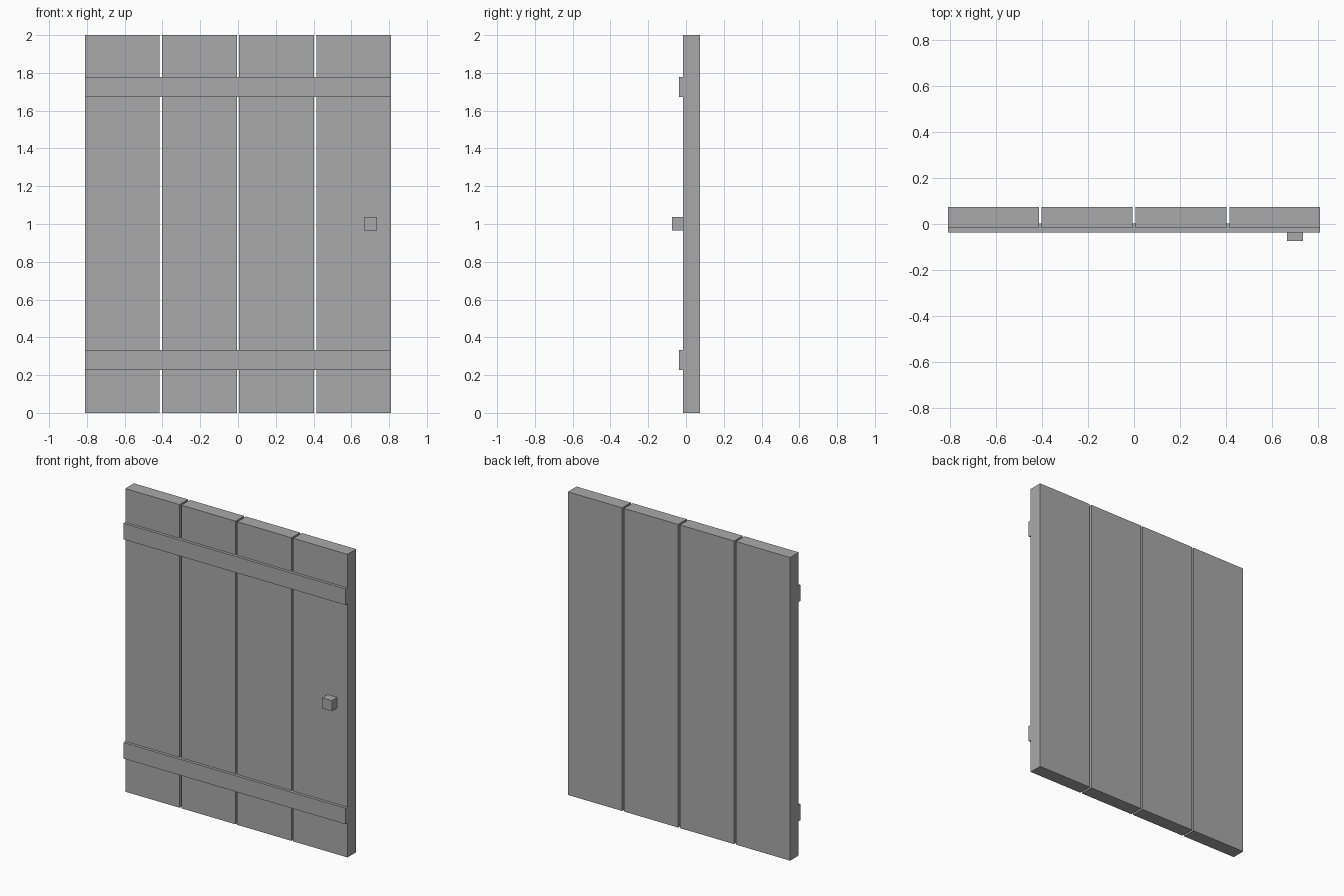
import bpy

if "Cube" in bpy.data.objects:
    bpy.data.objects.remove(bpy.data.objects["Cube"])

grey = bpy.data.materials.new("plain grey")
grey.diffuse_color = (0.4, 0.4, 0.4, 1)
grey.use_nodes = True
grey.node_tree.nodes["Principled BSDF"].inputs["Base Color"].default_value = grey.diffuse_color


def box(name, x, y, z):
    """Box from (min, max) ranges on each axis."""
    verts = [(a, b, c) for a in x for b in y for c in z]
    faces = [(0, 1, 3, 2), (4, 6, 7, 5), (0, 4, 5, 1),
             (2, 3, 7, 6), (0, 2, 6, 4), (1, 5, 7, 3)]
    mesh = bpy.data.meshes.new(name)
    mesh.from_pydata(verts, [], faces)
    mesh.materials.append(grey)
    obj = bpy.data.objects.new(name, mesh)
    bpy.context.collection.objects.link(obj)
    return obj


HALF = 0.811
WIDTH, GAP = 0.396, 0.0127

# Four upright planks with narrow open gaps
for i in range(4):
    x0 = -HALF + i * (WIDTH + GAP)
    box(f"plank_{i + 1}", (x0, x0 + WIDTH), (-0.017, 0.073), (0, 2))

# Two cross battens, let into the front of the planks
for name, z in (("lower_batten", 0.279), ("upper_batten", 1.725)):
    box(name, (-HALF, HALF), (-0.036, 0.002), (z - 0.053, z + 0.053))

# Square door knob
box("knob", (0.666, 0.736), (-0.073, -0.010), (0.966, 1.036))
